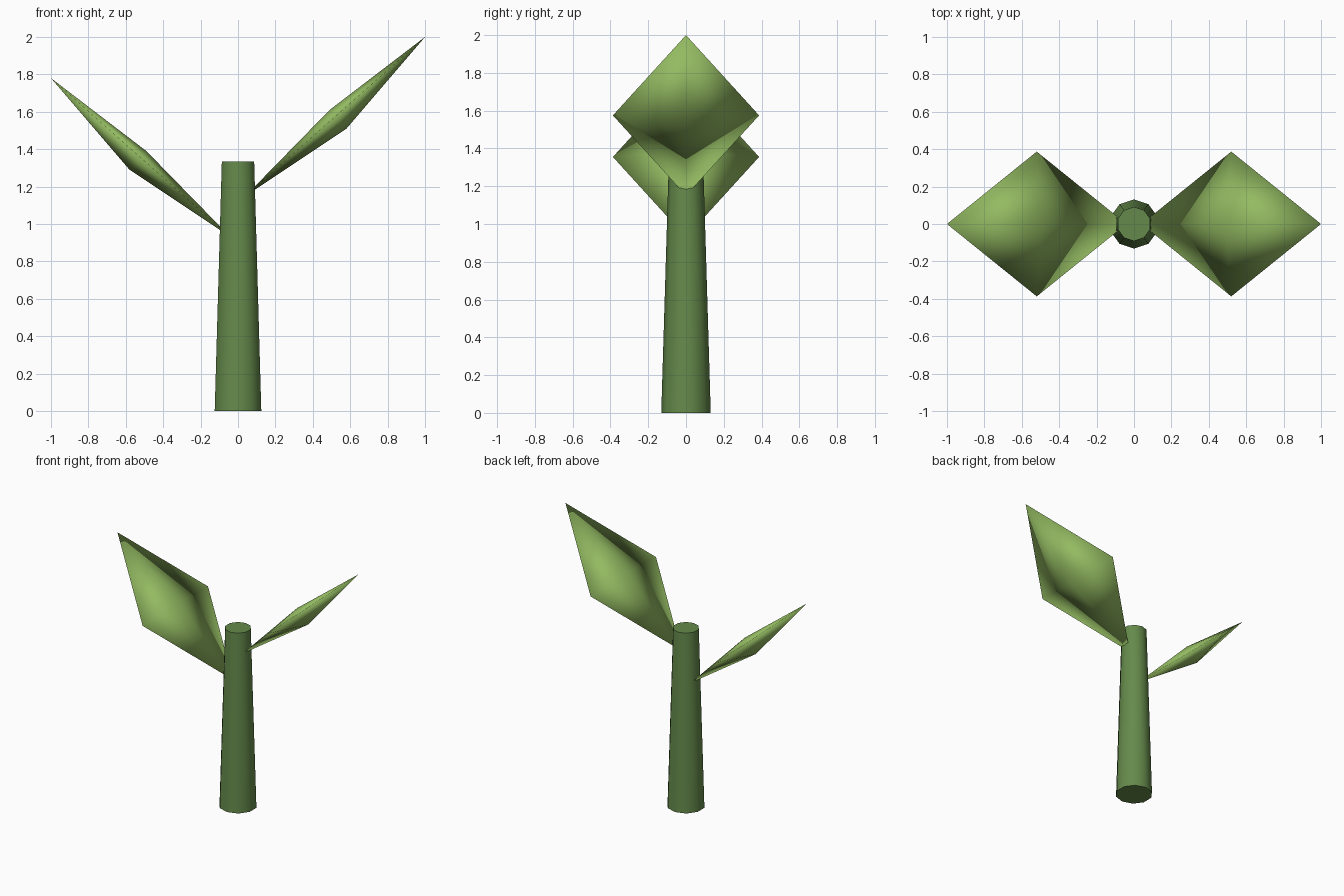
import bpy
import bmesh
from mathutils import Vector

cube = bpy.data.objects.get("Cube")
if cube:
    bpy.data.objects.remove(cube, do_unlink=True)


def material(name, color):
    mat = bpy.data.materials.new(name)
    mat.use_nodes = True
    mat.diffuse_color = color
    mat.node_tree.nodes["Principled BSDF"].inputs["Base Color"].default_value = color
    return mat


def add_object(name, bm, mat):
    bmesh.ops.recalc_face_normals(bm, faces=bm.faces)
    mesh = bpy.data.meshes.new(name)
    bm.to_mesh(mesh)
    bm.free()
    mesh.materials.append(mat)
    obj = bpy.data.objects.new(name, mesh)
    bpy.context.collection.objects.link(obj)
    return obj


stem_green = material("stem green", (0.13, 0.255, 0.07, 1))
leaf_green = material("leaf green", (0.29, 0.49, 0.12, 1))


# Stem: tapered ten-sided column with smooth sides and flat ends
HEIGHT = 1.333
bm = bmesh.new()
bmesh.ops.create_cone(bm, cap_ends=True, segments=10,
                      radius1=0.131, radius2=0.091, depth=HEIGHT)
bmesh.ops.translate(bm, verts=bm.verts, vec=(0, 0, HEIGHT / 2))
for face in bm.faces:
    face.smooth = len(face.verts) == 4
for edge in bm.edges:
    edge.smooth = all(f.smooth for f in edge.link_faces)
add_object("stem", bm, stem_green)


# Leaf: soft-shaded diamond, thicker below than above
def leaf(name, side, tip_z):
    tip = Vector((1.0, 0, 0))
    base = Vector((0.04, 0, -0.85))
    rim = [tip, Vector((0.52, 0.387, -0.425)), base, Vector((0.52, -0.387, -0.425))]
    upper = Vector((0.49, 0, -0.39))
    lower = Vector((0.58, 0, -0.49))

    bm = bmesh.new()
    place = lambda p: bm.verts.new((p.x * side, p.y, p.z + tip_z))
    ring = [place(p) for p in rim]
    for pole in (place(upper), place(lower)):
        for i in range(4):
            bm.faces.new((ring[i], ring[(i + 1) % 4], pole)).smooth = True
    add_object(name, bm, leaf_green)


leaf("left_leaf", 1, 2.0)
leaf("right_leaf", -1, 1.78)
